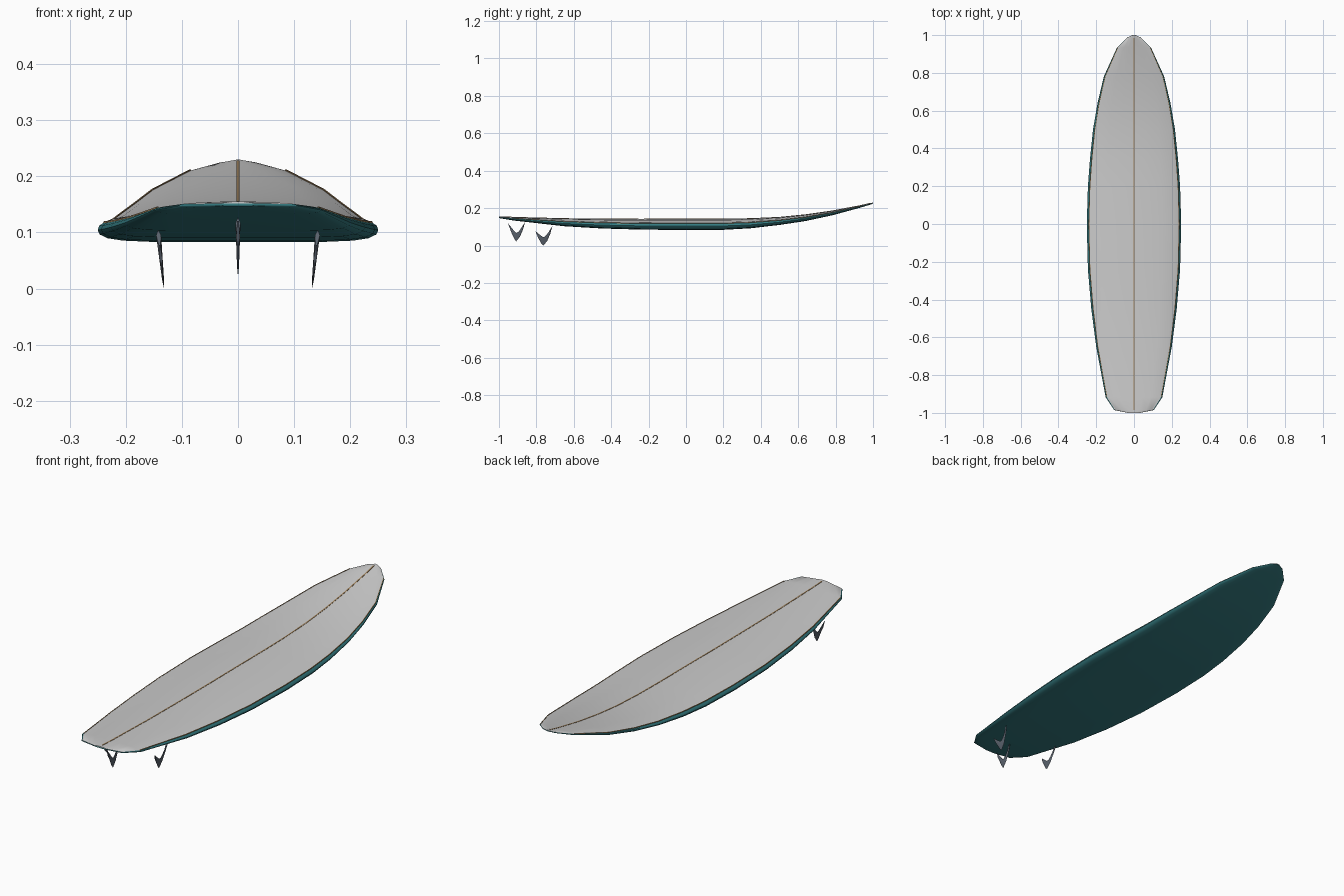
import bpy, bmesh
from mathutils import Vector

if "Cube" in bpy.data.objects:
    bpy.data.objects.remove(bpy.data.objects["Cube"])


def mat(name, rgb):
    m = bpy.data.materials.new(name)
    m.diffuse_color = (*rgb, 1)
    m.use_nodes = True
    m.node_tree.nodes["Principled BSDF"].inputs["Base Color"].default_value = m.diffuse_color
    return m


TEAL = mat("teal", (0.035, 0.20, 0.22))
WOOD = mat("wood", (0.36, 0.23, 0.11))
DARK = mat("slate", (0.10, 0.12, 0.15))

# Stations along the board: y, half width, bottom z, deck z
STATIONS = [
    (-1.0, 0.03, 0.147, 0.155), (-0.985, 0.105, 0.144, 0.155),
    (-0.917, 0.15, 0.133, 0.152), (-0.65, 0.20, 0.103, 0.145),
    (-0.45, 0.226, 0.091, 0.143), (-0.24, 0.244, 0.085, 0.142),
    (0.0, 0.25, 0.083, 0.143), (0.2, 0.244, 0.084, 0.143),
    (0.345, 0.233, 0.092, 0.145), (0.5, 0.217, 0.110, 0.152),
    (0.64, 0.193, 0.131, 0.166), (0.78, 0.16, 0.161, 0.186),
    (0.934, 0.09, 0.203, 0.215), (0.987, 0.037, 0.219, 0.227),
    (1.0, 0.008, 0.224, 0.230)]

# Half cross-section as fractions of width and thickness
HULL = [(0, 0), (0.6, 0.0), (0.82, 0.04), (0.93, 0.11), (0.985, 0.22),
        (1, 0.35), (0.99, 0.48), (0.955, 0.58)]
DECK = [(0.955, 0.58), (0.88, 0.70), (0.6, 0.88), (0.3, 0.97), (0, 1)]


def finish(name, bm, material=None, angle=0.7):
    bmesh.ops.remove_doubles(bm, verts=bm.verts, dist=1e-5)
    bmesh.ops.recalc_face_normals(bm, faces=bm.faces)
    me = bpy.data.meshes.new(name)
    bm.to_mesh(me)
    bm.free()
    ob = bpy.data.objects.new(name, me)
    bpy.context.collection.objects.link(ob)
    if material:
        me.materials.append(material)
    bpy.ops.object.select_all(action='DESELECT')
    ob.select_set(True)
    bpy.context.view_layer.objects.active = ob
    bpy.ops.object.shade_smooth_by_angle(angle=angle)
    return ob


def loft(bm, rings, closed=False):
    rows = [[bm.verts.new(p) for p in r] for r in rings]
    n = len(rows[0])
    for a, b in zip(rows, rows[1:]):
        for i in range(n if closed else n - 1):
            j = (i + 1) % n
            bm.faces.new((a[i], a[j], b[j], b[i]))
    return rows


def shell(name, half, material, flip):
    section = [(-u, v) for u, v in half[::-1]] + half[1:]
    if half[0][0]:
        section = half + [(-u, v) for u, v in half[-2::-1]]
    bm = bmesh.new()
    rows = loft(bm, [[(u * w, y, b + v * (t - b)) for u, v in section]
                     for y, w, b, t in STATIONS])
    for r in (rows[0], rows[-1]):
        bm.faces.new(r)
    ob = finish(name, bm, material)
    # Open shells: orient each part outward
    up = sum(p.normal.z * p.area for p in ob.data.polygons)
    if (up < 0) != flip:
        ob.data.flip_normals()


shell("hull", HULL, TEAL, True)
shell("deck", DECK, None, False)

# Wooden stringer along the deck centre
bm = bmesh.new()
rows = loft(bm, [[(sx * 0.003, max(-0.985, min(0.985, y)), t + dz)
                  for sx, dz in ((-1, -0.003), (1, -0.003), (1, 0.001), (-1, 0.001))]
                 for y, w, b, t in STATIONS[1:-1]], True)
for r in (rows[0], rows[-1]):
    bm.faces.new(r)
finish("stringer", bm, WOOD)

# Thin pinstripe where the deck meets the rail
for side, tag in ((-1, "left"), (1, "right")):
    bm = bmesh.new()
    rows = loft(bm, [[(side * (w * 0.955 + dx), y, b + 0.58 * (t - b) + dz)
                      for dx, dz in ((0.0015, -0.001), (0.001, 0.002), (-0.002, 0.002), (-0.002, -0.001))]
                     for y, w, b, t in STATIONS[2:-2]], True)
    for r in (rows[0], rows[-1]):
        bm.faces.new(r)
    finish("pinstripe_" + tag, bm, WOOD)

# Swept fin: leading edge from top front to tip, back up to trailing point, notch
LEAD = [(0.048, 0.105), (0.036, 0.062), (0.020, 0.025), (0, 0), (-0.012, 0.012)]
TRAIL = [(0.044, 0.100), (0.026, 0.072), (0.006, 0.046), (-0.008, 0.052), (-0.044, 0.078)]


def fin(name, x, y, z, lean, rear_rise=0.0):
    bm = bmesh.new()
    lead = LEAD + [(-0.028, 0.040)]
    trail = [(0.030, 0.076), (0.016, 0.056), (0.004, 0.045),
             (-0.006, 0.047), (-0.020, 0.058), (-0.044, 0.078)]
    rings = []
    for (ay, az), (by, bz) in zip(lead, trail):
        ring = []
        for f, s in ((0, 0), (0.35, 1), (1, 0.3), (1, -0.3), (0.35, -1)):
            py, pz = ay + (by - ay) * f, az + (bz - az) * f
            if py < 0:
                pz += rear_rise * -py / 0.044
            th = 0.0012 + 0.035 * pz
            ring.append((x + lean * pz + s * th, y + py, z + pz))
        rings.append(ring)
    rows = loft(bm, rings, True)
    for r in (rows[0], rows[-1]):
        bm.faces.new(r)
    finish(name, bm, DARK)


fin("left_fin", -0.132, -0.762, 0.0, -0.10)
fin("right_fin", 0.132, -0.762, 0.0, 0.10)
fin("center_fin", 0.0, -0.908, 0.022, 0.0, 0.02)
